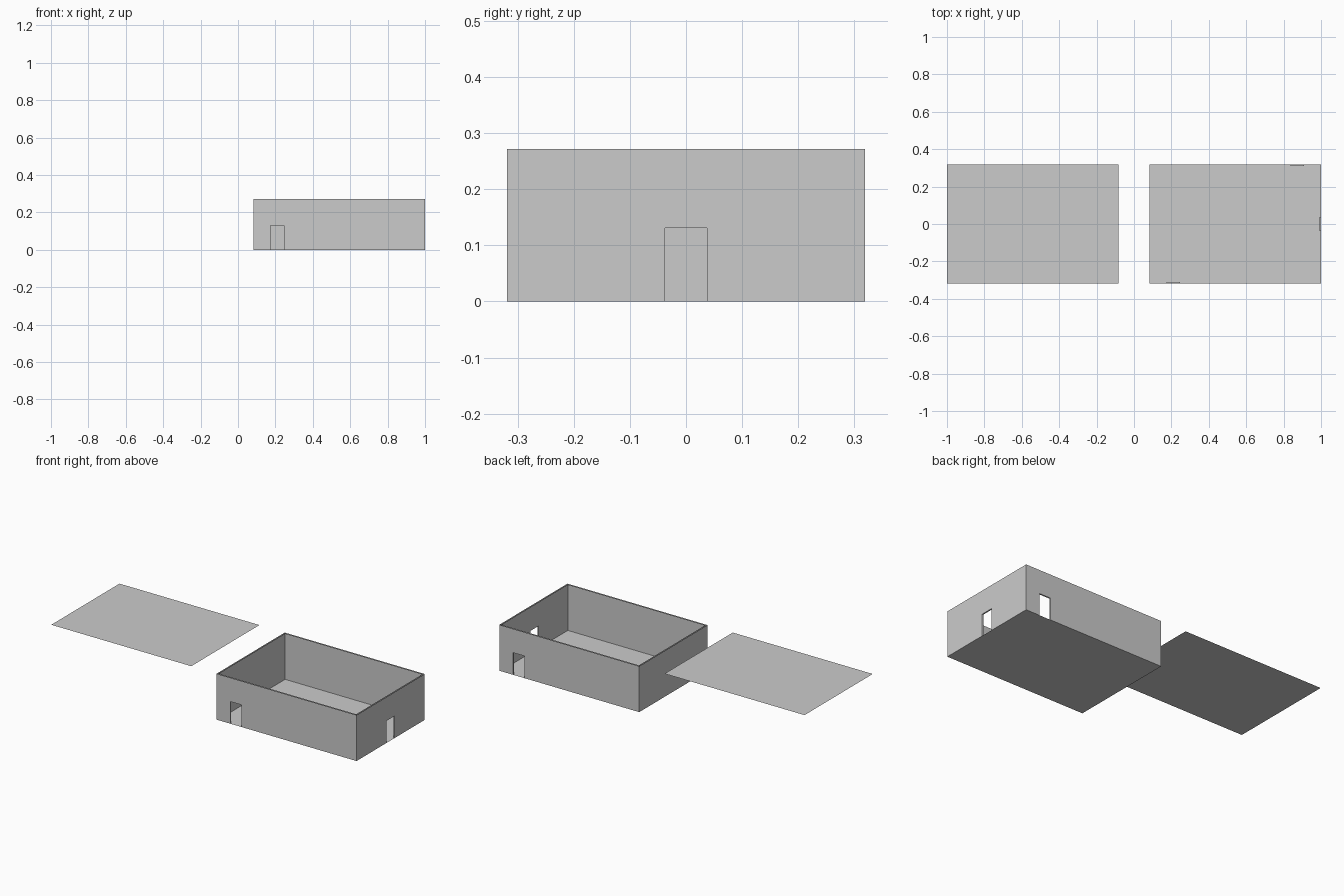
import bpy
from mathutils import Vector

if "Cube" in bpy.data.objects:
    bpy.data.objects.remove(bpy.data.objects["Cube"])

X0, X1, Y, H = 0.083, 1.0, 0.319, 0.272   # room extents
T = 0.008                                  # gap between outer and inner wall skins
DOOR_HALF, DOOR_H = 0.037, 0.131


def make(name, verts, faces):
    mesh = bpy.data.meshes.new(name)
    mesh.from_pydata(verts, [], faces)
    mesh.update()
    obj = bpy.data.objects.new(name, mesh)
    bpy.context.collection.objects.link(obj)
    return obj


def sheet(name, x0, x1, z):
    make(name, [(x0, -Y, z), (x1, -Y, z), (x1, Y, z), (x0, Y, z)], [(0, 1, 2, 3)])


def wall(name, p, q, door=None):
    """Double-skinned wall from p to q, open at the top; door = distance from p."""
    p, q = Vector((*p, 0)), Vector((*q, 0))
    length = (q - p).length
    along = (q - p) / length
    inward = Vector((-along.y, along.x, 0))

    def skin(inset):
        prof = [(inset, 0)]
        if door is not None:
            a, b = door - DOOR_HALF, door + DOOR_HALF
            prof += [(a, 0), (a, DOOR_H), (b, DOOR_H), (b, 0)]
        prof += [(length - inset, 0), (length - inset, H), (inset, H)]
        return [p + along * s + inward * inset + Vector((0, 0, z)) for s, z in prof]

    outer, inner = skin(0), skin(T)
    n = len(outer)
    faces = [tuple(range(n)), tuple(reversed(range(n, 2 * n)))]
    # Door jambs and lintel
    if door is not None:
        faces += [(i + 1, i, i + n, i + 1 + n) for i in (1, 2, 3)]
    make(name, outer + inner, faces)


# Walls, counter-clockwise seen from above
wall("front_wall", (X0, -Y), (X1, -Y), 0.127)
wall("right_wall", (X1, -Y), (X1, Y), Y)
wall("back_wall", (X1, Y), (X0, Y), 0.127)
wall("left_wall", (X0, Y), (X0, -Y))

# Floor, and the roof panel lifted off to the side at wall height
sheet("floor", X0, X1, 0)
sheet("roof_panel", -X1, -X0, H)
